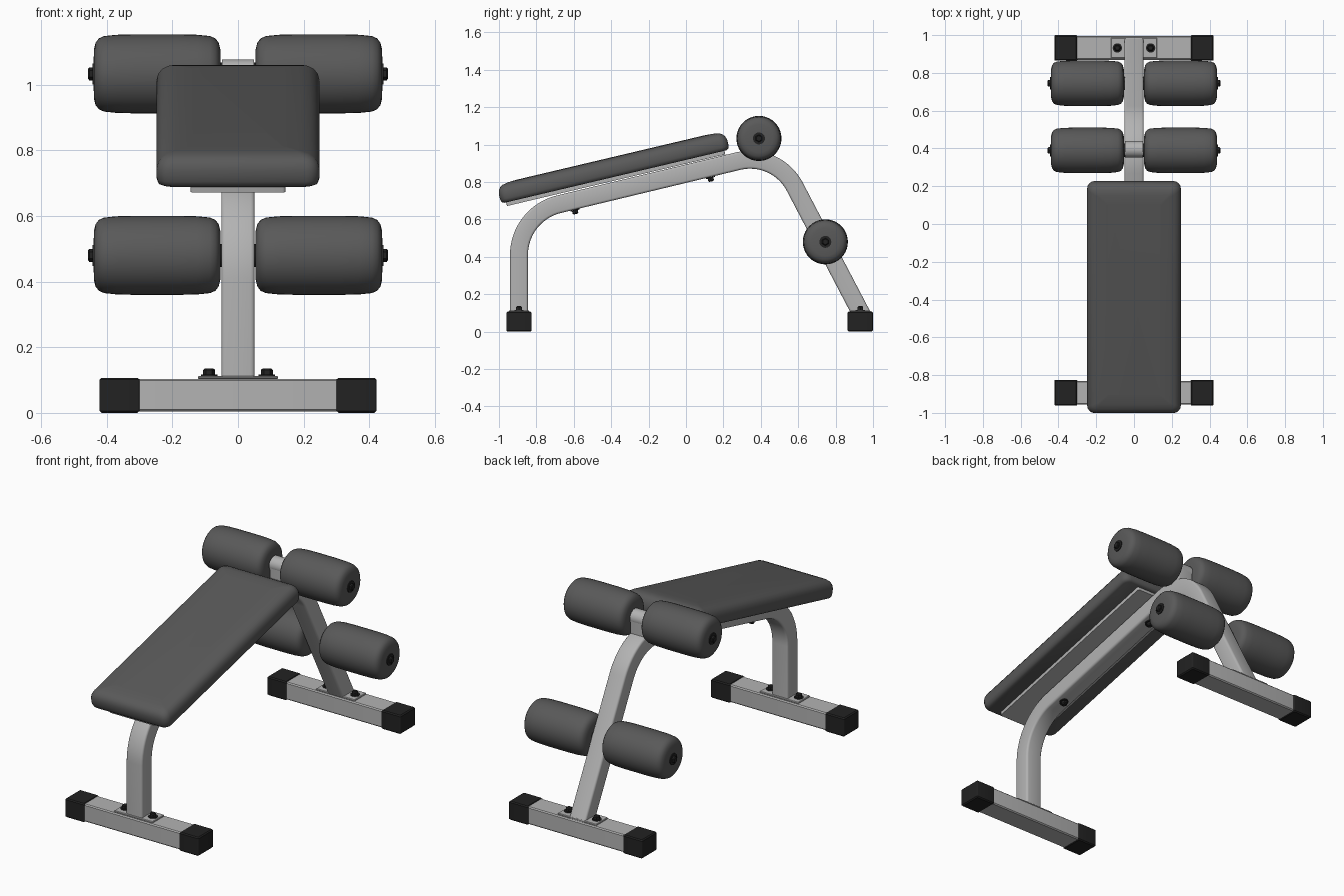
import bpy, bmesh
from math import pi, sin, cos, tan, atan2, radians
from mathutils import Vector, Matrix

if "Cube" in bpy.data.objects:
    bpy.data.objects.remove(bpy.data.objects["Cube"])


def material(name, v):
    m = bpy.data.materials.new(name)
    m.diffuse_color = (v, v, v, 1)
    m.use_nodes = True
    m.node_tree.nodes["Principled BSDF"].inputs["Base Color"].default_value = m.diffuse_color
    return m


STEEL = material("steel", 0.45)
VINYL = material("vinyl", 0.1)
RUBBER = material("rubber", 0.016)


def loft(name, rings, mat, angle=35, matrix=None):
    """Skin a list of equal-length rings and cap both ends."""
    bm = bmesh.new()
    vs = [[bm.verts.new(p) for p in r] for r in rings]
    n = len(vs[0])
    for a, b in zip(vs, vs[1:]):
        for i in range(n):
            bm.faces.new((a[i], a[(i + 1) % n], b[(i + 1) % n], b[i]))
    bm.faces.new(vs[0][::-1])
    bm.faces.new(vs[-1])
    if matrix:
        bm.transform(matrix)
    bmesh.ops.recalc_face_normals(bm, faces=bm.faces)
    me = bpy.data.meshes.new(name)
    bm.to_mesh(me)
    bm.free()
    ob = bpy.data.objects.new(name, me)
    bpy.context.collection.objects.link(ob)
    me.materials.append(mat)
    bpy.context.view_layer.objects.active = ob
    ob.select_set(True)
    bpy.ops.object.shade_smooth_by_angle(angle=radians(angle))
    ob.select_set(False)
    return ob


def rrect(w, d, r, seg=4):
    """Rounded rectangle outline as (u, v) pairs."""
    pts = []
    for k, (sx, sy) in enumerate(((1, 1), (-1, 1), (-1, -1), (1, -1))):
        for i in range(seg + 1):
            a = (k + i / seg) * pi / 2
            pts.append((sx * (w / 2 - r) + r * cos(a), sy * (d / 2 - r) + r * sin(a)))
    return pts


def slab(name, w, d, r, profile, mat, matrix, angle=35):
    """Rounded slab; profile is a list of (inset, height)."""
    rings = [[(u, v, z) for u, v in rrect(w - 2 * i, d - 2 * i, max(r - i * 0.5, 0.004))]
             for i, z in profile]
    return loft(name, rings, mat, angle, matrix)


def turned(name, profile, mat, matrix, sides=32, angle=35):
    """Solid of revolution about local z; profile is (height, radius)."""
    rings = [[(r * cos(2 * pi * i / sides), r * sin(2 * pi * i / sides), z)
              for i in range(sides)] for z, r in profile]
    return loft(name, rings, mat, angle, matrix)


def block(name, w, d, h, loc, mat, bevel=0.006):
    return slab(name, w, d, bevel, [(bevel, 0), (0, bevel), (0, h - bevel), (bevel, h)],
                mat, Matrix.Translation(loc))


def bolt(name, matrix):
    turned(name + "_washer", [(0, 0.025), (0.005, 0.025)], RUBBER, matrix, 20)
    turned(name + "_head", [(0.004, 0.018), (0.019, 0.018), (0.024, 0.012)], RUBBER, matrix, 6, 20)


# Main frame: square tube bent twice in the side plane
corners = [Vector((-0.893, 0.08)), Vector((-0.893, 0.630)),
           Vector((0.484, 0.961)), Vector((0.948, 0.075))]
path = [(corners[0], Vector((0, 1)))]
for k, t in ((1, 0.22), (2, 0.21)):
    p = corners[k]
    d0 = (p - corners[k - 1]).normalized()
    d1 = (corners[k + 1] - p).normalized()
    a0, a1 = atan2(d0.y, d0.x), atan2(d1.y, d1.x)
    R = t / tan((a0 - a1) / 2)
    start = p - d0 * t
    centre = start + Vector((d0.y, -d0.x)) * R
    for i in range(17):
        a = a0 + (a1 - a0) * i / 16
        path.append((centre + R * Vector((-sin(a), cos(a))), Vector((cos(a), sin(a)))))
path.append((corners[3], (corners[3] - corners[2]).normalized()))
section = rrect(0.102, 0.096, 0.012, 3)
loft("main_frame", [[(u, p.x - d.y * v, p.y + d.x * v) for u, v in section] for p, d in path], STEEL)

# Floor bars with end caps, mounting plates and bolts
for end, y in (("front", -0.893), ("rear", 0.932)):
    block(end + "_base_bar", 0.80, 0.126, 0.1, (0, y, 0.004), STEEL)
    block(end + "_base_plate", 0.244, 0.108, 0.010, (0, y, 0.103), STEEL, 0.003)
    for side, s in (("left", -1), ("right", 1)):
        block(f"{end}_{side}_end_cap", 0.122, 0.135, 0.107, (s * 0.361, y, 0), RUBBER)
        bolt(f"{end}_{side}_base_bolt", Matrix.Translation((s * 0.088, y, 0.112)))

# Padded seat on its tilted backing board
tilt = Matrix.Translation((0, -0.378, 0.829)) @ Matrix.Rotation(radians(13.3), 4, 'X')
slab("seat", 0.497, 1.256, 0.04,
     [(0.018, 0), (0.006, 0.006), (0.001, 0.02), (0, 0.038), (0.001, 0.055), (0.006, 0.072),
      (0.016, 0.086), (0.032, 0.096), (0.06, 0.102), (0.11, 0.105)], VINYL, tilt, 60)
slab("seat_board", 0.29, 1.2, 0.01, [(0, -0.02), (0, 0.003)], STEEL, tilt)

# Seat bolts under the frame
for name, y in (("front", -0.595), ("rear", 0.13)):
    z = 0.844 + 0.2404 * y - 0.049
    bolt(name + "_seat_bolt", Matrix.Translation((0, y, z)) @ Matrix.Rotation(pi + radians(13.5), 4, 'X'))

# Upper axle bracket and sleeve on top of the bend
block("axle_bracket", 0.096, 0.085, 0.12, (0, 0.395, 0.915), STEEL)
turned("axle_sleeve", [(-0.048, 0.044), (0.048, 0.044)], STEEL,
       Matrix.Translation((0, 0.395, 1.033)) @ Matrix.Rotation(pi / 2, 4, 'Y'))

# Foam rollers with axles, washers and end nuts
half = [(0, 0.03), (0.001, 0.075), (0.006, 0.095), (0.016, 0.108), (0.032, 0.115),
        (0.07, 0.119), (0.13, 0.1205)]
foam = half + [(0.387 - z, r) for z, r in half[::-1]]
for level, y, z in (("upper", 0.39, 1.033), ("lower", 0.745, 0.48)):
    at = Matrix.Translation((0, y, z))
    turned(level + "_axle", [(-0.45, 0.016), (0.45, 0.016)], STEEL,
           at @ Matrix.Rotation(pi / 2, 4, 'Y'), 16)
    for side, s in (("left", -1), ("right", 1)):
        m = at @ Matrix.Rotation(s * pi / 2, 4, 'Y')
        turned(f"{level}_{side}_roller", foam, VINYL, m @ Matrix.Translation((0, 0, 0.053)), 40, 60)
        turned(f"{level}_{side}_inner_washer", [(0.046, 0.035), (0.056, 0.035)], RUBBER, m, 24)
        turned(f"{level}_{side}_outer_washer", [(0.436, 0.032), (0.444, 0.032)], RUBBER, m, 24)
        turned(f"{level}_{side}_end_nut", [(0.44, 0.02), (0.453, 0.02), (0.457, 0.015)], RUBBER, m, 6, 20)
